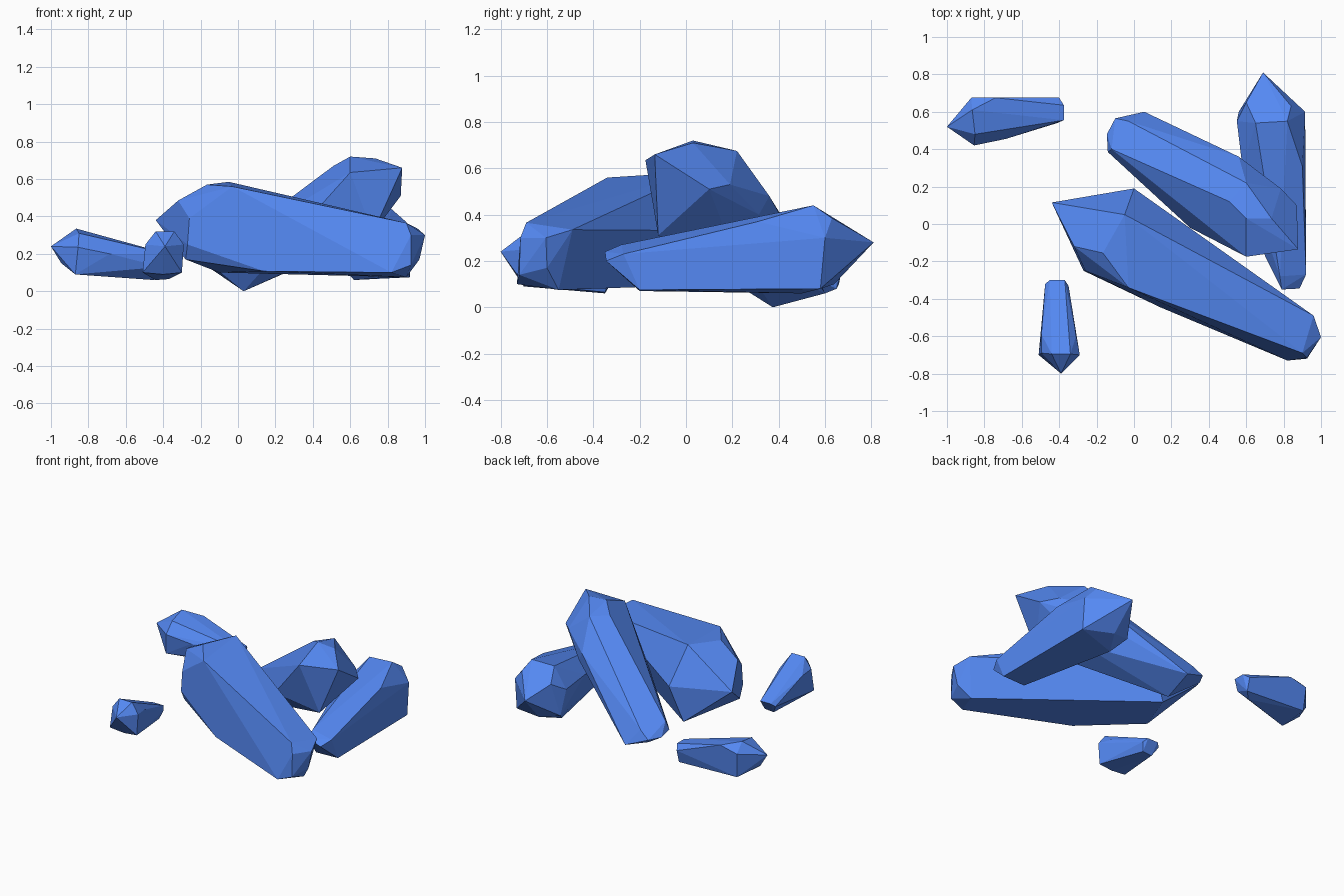
import bpy, bmesh, math

blue = bpy.data.materials.new("crystal_blue")
blue.diffuse_color = (0.09, 0.25, 0.9, 1)


def crystal(name, tip, shoulder, foot):
    """Faceted stone: the convex skin over a point, a wide ring and a narrow foot."""
    bm = bmesh.new()
    for p in tip + shoulder + foot:
        bm.verts.new(p)
    bmesh.ops.convex_hull(bm, input=bm.verts[:])
    loose = [v for v in bm.verts if not v.link_faces]
    bmesh.ops.delete(bm, geom=loose, context='VERTS')
    # merge almost coplanar triangles into clean facets
    bmesh.ops.dissolve_limit(bm, angle_limit=math.radians(6),
                             verts=bm.verts[:], edges=bm.edges[:])
    bmesh.ops.recalc_face_normals(bm, faces=bm.faces[:])
    me = bpy.data.meshes.new(name)
    bm.to_mesh(me)
    bm.free()
    me.materials.append(blue)
    ob = bpy.data.objects.new(name, me)
    bpy.context.collection.objects.link(ob)
    return ob


# large crystal lying across the front
crystal("front_crystal",
        [(-.44, .115, .38)],
        [(-.166, -.155, .57), (-.03, -.34, .56), (-.05, .05, .585), (-.32, -.12, .485),
         (-.26, -.25, .39), (-.27, -.25, .25), (-.28, -.2, .17), (-.1, .17, .1),
         (-.14, .16, .2), (0, .19, .33), (.14, -.445, .107)],
        [(.9, -.69, .365), (.925, -.715, .3), (.925, -.72, .14), (.82, -.73, .1),
         (1, -.605, .3), (.97, -.6, .17), (.96, -.49, .335), (.9, -.55, .075)])

# raised crystal leaning on the others
crystal("leaning_crystal",
        [(.6, .03, .72), (.735, .03, .71), (.6, .22, .675), (.51, .12, .67)],
        [(.6, -.175, .635), (.878, -.135, .66), (.87, .1, .51), (.785, .19, .53),
         (.56, .36, .48), (.615, .315, .4), (.72, -.12, .31), (.6, .2, .25), (.3, -.02, .3)],
        [(-.14, .385, .14), (-.145, .48, .12), (-.1, .565, .12), (.055, .6, .06),
         (.03, .375, 0), (-.03, .55, .17), (-.12, .4, .2)])

# long crystal at the right rear
crystal("rear_crystal",
        [(.69, .81, .28)],
        [(.82, .55, .44), (.65, .54, .435), (.84, .63, .385), (.915, .6, .3),
         (.915, .58, .08), (.6, .65, .36), (.55, .55, .3), (.56, .6, .13),
         (.7, .64, .1), (.62, .5, .06), (.9, .31, .37), (.58, .3, .3)],
        [(.92, -.2, .075), (.92, -.27, .23), (.885, -.345, .2), (.79, -.35, .24),
         (.78, -.28, .27), (.7, -.17, .2), (.75, -.2, .07)])

# small shard at the front left
crystal("front_shard",
        [(-.39, -.8, .24)],
        [(-.44, -.695, .32), (-.34, -.695, .32), (-.29, -.7, .25), (-.3, -.7, .1),
         (-.51, -.7, .1), (-.495, -.69, .25), (-.4, -.7, .09), (-.495, -.59, .24),
         (-.31, -.6, .24)],
        [(-.475, -.32, .12), (-.45, -.3, .14), (-.37, -.3, .14), (-.35, -.33, .12),
         (-.44, -.35, .06), (-.37, -.35, .065)])

# small shard at the rear left
crystal("rear_shard",
        [(-1, .52, .24)],
        [(-.865, .61, .335), (-.85, .48, .31), (-.855, .42, .235), (-.87, .44, .09),
         (-.945, .52, .15), (-.87, .675, .27), (-.86, .66, .1), (-.74, .675, .3),
         (-.685, .455, .2)],
        [(-.4, .675, .17), (-.375, .635, .2), (-.375, .555, .2), (-.41, .54, .13),
         (-.45, .6, .06), (-.4, .65, .08)])
